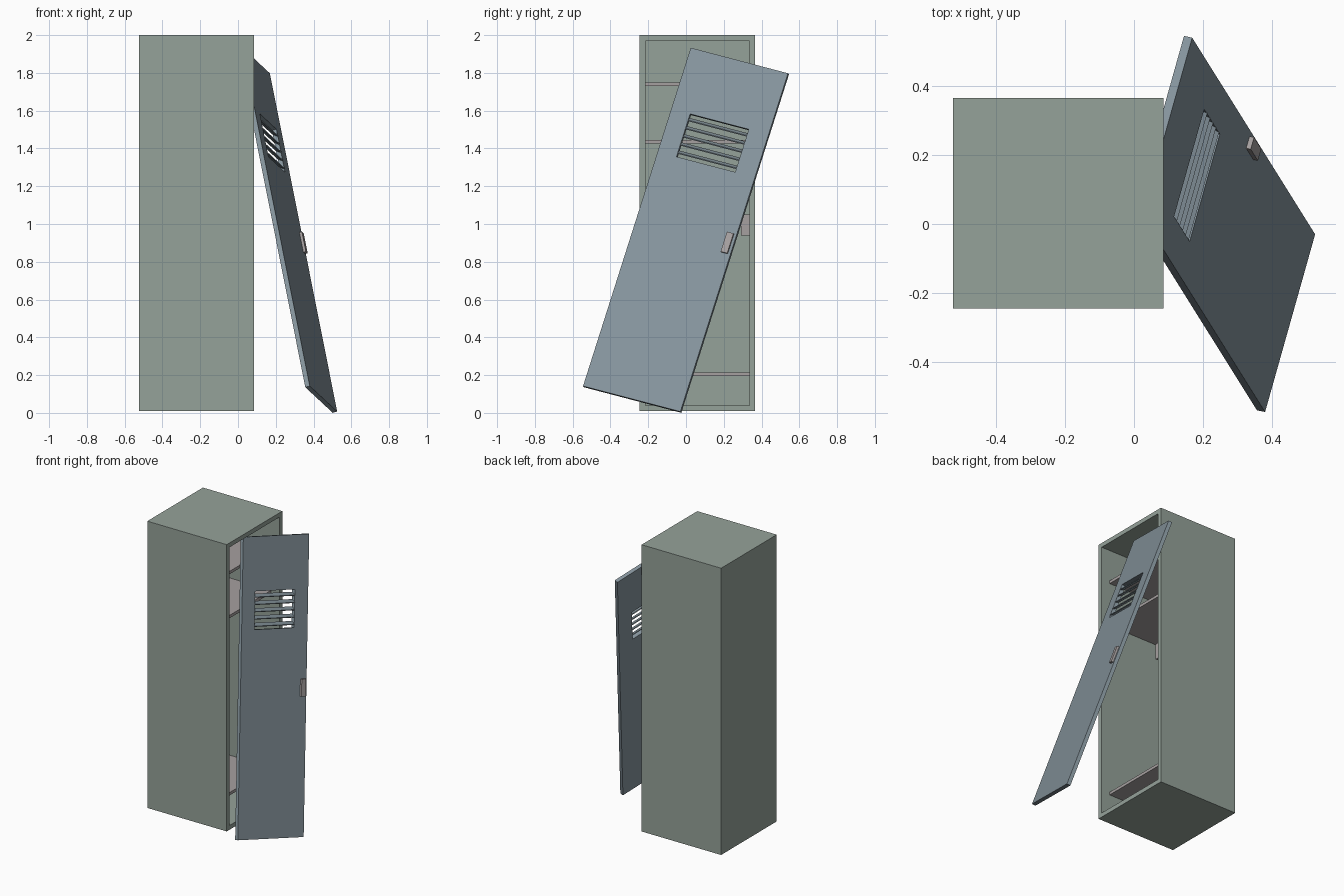
import bpy, bmesh, math
from mathutils import Matrix, Vector

if "Cube" in bpy.data.objects:
    bpy.data.objects.remove(bpy.data.objects["Cube"])


def material(name, rgb):
    m = bpy.data.materials.new(name)
    m.diffuse_color = (*rgb, 1)
    m.use_nodes = True
    m.node_tree.nodes["Principled BSDF"].inputs["Base Color"].default_value = m.diffuse_color
    return m


GREEN = material("green_grey_paint", (0.30, 0.36, 0.32))
BLUE = material("blue_grey_paint", (0.24, 0.30, 0.34))
METAL = material("warm_grey_metal", (0.38, 0.35, 0.35))


def box(name, lo, hi, mat, matrix=Matrix(), edit=None):
    """Box between two corners, in the space of the given matrix."""
    lo, hi = Vector(lo), Vector(hi)
    bm = bmesh.new()
    bmesh.ops.create_cube(bm, size=1)
    for v in bm.verts:
        v.co = Vector(v.co[i] * (hi - lo)[i] + (lo + hi)[i] / 2 for i in range(3))
    if edit:
        edit(bm)
    me = bpy.data.meshes.new(name)
    bm.to_mesh(me)
    bm.free()
    me.materials.append(mat)
    ob = bpy.data.objects.new(name, me)
    ob.matrix_world = matrix
    bpy.context.collection.objects.link(ob)
    return ob


# cabinet body: hollowed from the +x side
def hollow(bm):
    face = max(bm.faces, key=lambda f: f.calc_center_median().x)
    bmesh.ops.inset_region(bm, faces=[face], thickness=0.03, use_even_offset=True)
    new = bmesh.ops.extrude_discrete_faces(bm, faces=[face])["faces"][0]
    bmesh.ops.translate(bm, verts=new.verts, vec=(-0.58, 0, 0))


box("cabinet_body", (-0.525, -0.245, 0.01), (0.085, 0.365, 2.0), GREEN, edit=hollow)

# shelves and latch block
for i, z in enumerate((0.195, 1.425, 1.73)):
    box(f"shelf_{i + 1}", (-0.497, -0.217, z), (0.02, 0.337, z + 0.02), METAL)
box("latch_block", (0.01, 0.29, 0.94), (0.065, 0.337, 1.05), METAL)

# detached leaning door: local x = width, y = height, z = outward
u = Vector((0.2627, 0.933, -0.2446)).normalized()
n = u.cross(Vector((-0.1856, 0.3006, 0.9357))).normalized()
v = n.cross(u)
door = Matrix((u, v, n)).transposed().to_4x4()
door.translation = (0.38, -0.545, 0.142)

panel = box("door_panel", (0, 0, -0.025), (0.552, 1.913, 0), BLUE, door)
cutter = box("vent_cutter", (0.107, 1.325, -0.1), (0.44, 1.567, 0.1), BLUE, door)
cutter.hide_render = True
cutter.hide_viewport = True
cut = panel.modifiers.new("vent", "BOOLEAN")
cut.object, cut.operation, cut.solver = cutter, "DIFFERENCE", "EXACT"

# angled vent slats
for i in range(5):
    pose = door @ Matrix.Translation((0.2735, 1.446 + (i - 2) * 0.046, -0.0125)) \
        @ Matrix.Rotation(math.radians(35), 4, "X")
    box(f"vent_slat_{i + 1}", (-0.1665, -0.003, -0.016), (0.1665, 0.003, 0.016), BLUE, pose)

# door handle
box("door_handle", (0.50, 0.888, -0.005), (0.537, 1.0, 0.014), METAL, door)
